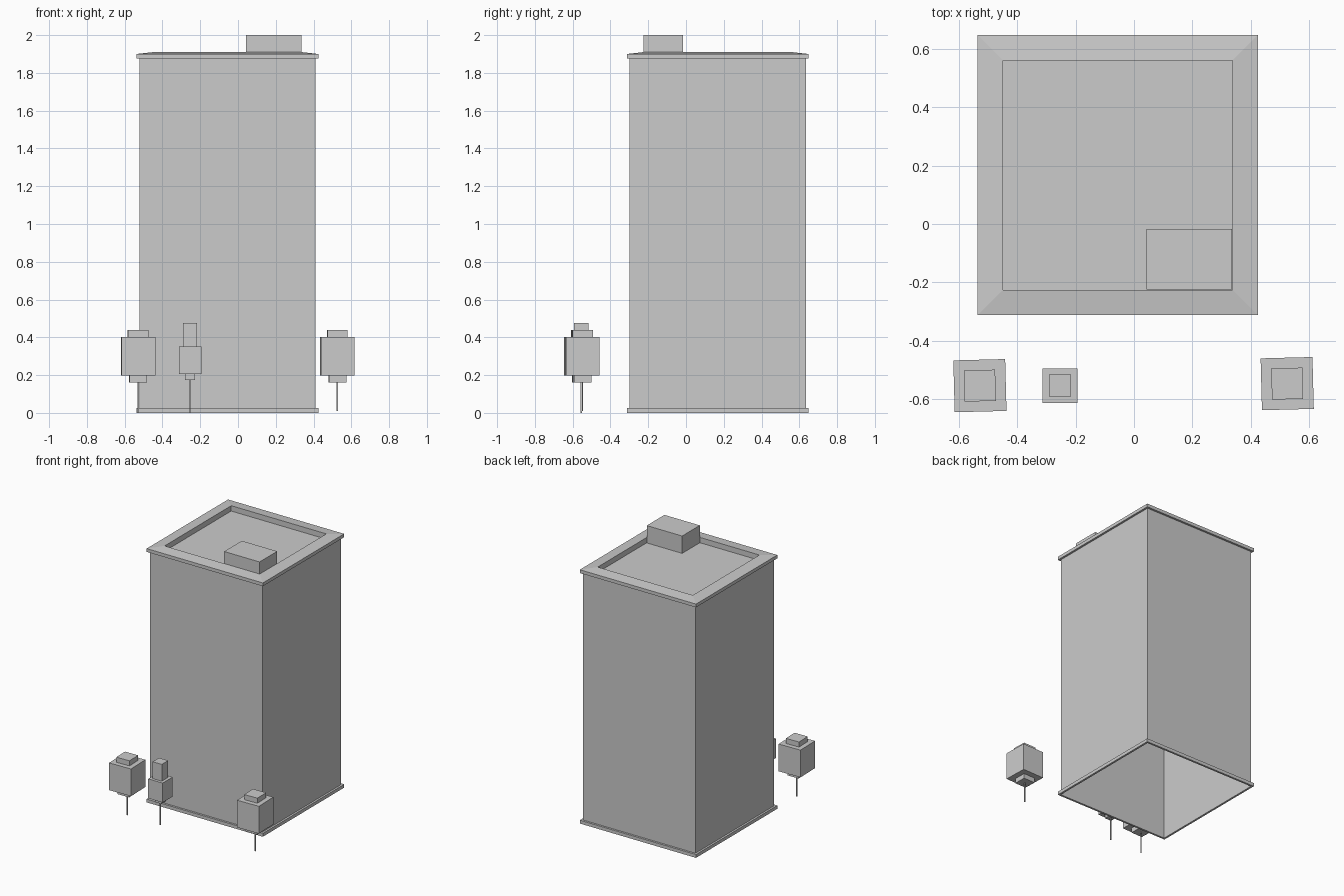
import bpy, bmesh, math
from mathutils import Matrix, Vector

cube = bpy.data.objects.get("Cube")
if cube:
    bpy.data.objects.remove(cube, do_unlink=True)

grey = bpy.data.materials.new("plain grey")
grey.use_nodes = True
GREY = (0.6, 0.6, 0.6, 1)
grey.diffuse_color = GREY
grey.node_tree.nodes["Principled BSDF"].inputs["Base Color"].default_value = GREY


def finish(name, bm, location, turn=0):
    mesh = bpy.data.meshes.new(name)
    bm.to_mesh(mesh)
    bm.free()
    mesh.materials.append(grey)
    obj = bpy.data.objects.new(name, mesh)
    obj.location = location
    obj.rotation_euler.z = math.radians(turn)
    bpy.context.collection.objects.link(obj)
    return obj


def square_tower(name, profile, center):
    """Sweep a (half width, height) profile around a square, capped at the end."""
    bm = bmesh.new()
    corners = ((-1, -1), (1, -1), (1, 1), (-1, 1))
    rings = [[bm.verts.new((x * r, y * r, z)) for x, y in corners] for r, z in profile]
    for low, high in zip(rings, rings[1:]):
        for i in range(4):
            j = (i + 1) % 4
            bm.faces.new((low[i], low[j], high[j], high[i]))
    bm.faces.new(rings[-1])
    return finish(name, bm, (*center, 0))


def box(name, center, size, bottom, top, turn=0):
    bm = bmesh.new()
    bmesh.ops.create_cube(bm, size=1)
    bmesh.ops.scale(bm, vec=(size[0], size[1], top - bottom), verts=bm.verts)
    return finish(name, bm, (*center, (bottom + top) / 2), turn)


# Hollow building: base band, walls, overhanging cornice, sunken roof
WALL, BAND, ROOF = 0.466, 0.481, 0.394
square_tower("building", [
    (WALL, 0.025), (WALL, 0), (BAND, 0), (BAND, 0.025), (WALL, 0.025),
    (WALL, 1.875), (BAND, 1.875), (BAND, 1.9), (ROOF, 1.91), (ROOF, 1.87),
], (-0.056, 0.168))

# Stair housing in the corner of the roof
box("roof_housing", (0.19, -0.121), (0.293, 0.209), 1.87, 2.0)


# Street trees: thin trunk and three stacked blocks of foliage
def tree(name, center, turn, trunk_bottom, blocks):
    box(name + "_trunk", center, (0.007, 0.007), trunk_bottom, blocks[0][1], turn)
    for part, bottom, top, width in blocks:
        box(name + "_" + part, center, (width, width), bottom, top, turn)


wide = [("lower_leaves", 0.162, 0.198, 0.093), ("main_leaves", 0.198, 0.402, 0.178),
        ("upper_leaves", 0.402, 0.44, 0.107)]
narrow = [("lower_leaves", 0.174, 0.205, 0.055), ("main_leaves", 0.205, 0.351, 0.119),
          ("upper_leaves", 0.351, 0.477, 0.076)]
tree("right_tree", (-0.529, -0.555), 1.5, 0, wide)
tree("left_tree", (0.526, -0.548), 1.5, 0.01, wide)
tree("middle_tree", (-0.254, -0.555), 0, 0, narrow)
